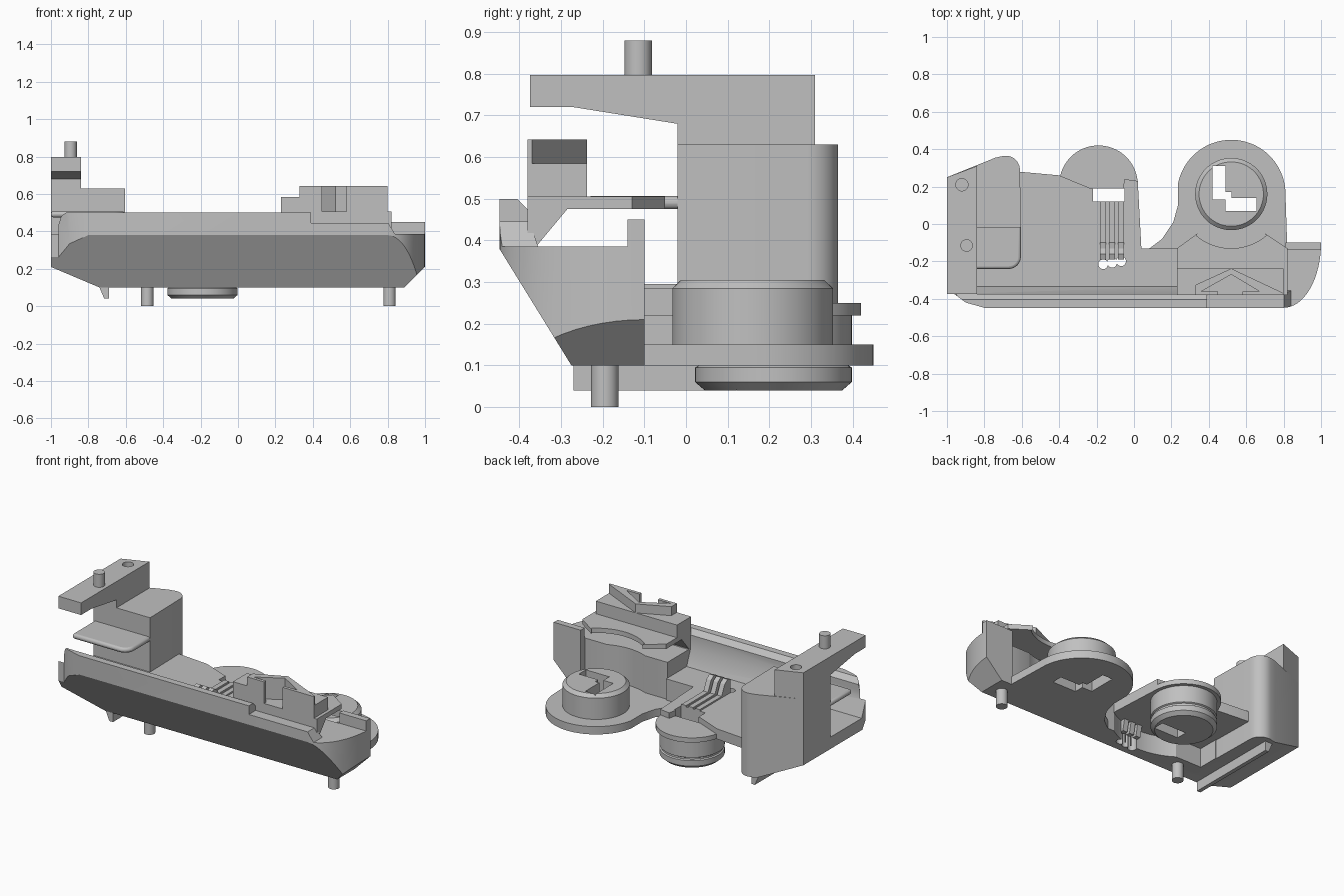
import bpy, bmesh
from math import sin, cos, radians

if "Cube" in bpy.data.objects:
    bpy.data.objects.remove(bpy.data.objects["Cube"], do_unlink=True)

grey = bpy.data.materials.new("plain grey")
grey.use_nodes = True
grey.diffuse_color = (0.53, 0.53, 0.53, 1)
grey.node_tree.nodes["Principled BSDF"].inputs["Base Color"].default_value = (0.53, 0.53, 0.53, 1)

PLACE = {"x": lambda a, b, h: (h, a, b), "y": lambda a, b, h: (a, h, b), "z": lambda a, b, h: (a, b, h)}


def finish(name, bm):
    bmesh.ops.recalc_face_normals(bm, faces=bm.faces)
    mesh = bpy.data.meshes.new(name)
    bm.to_mesh(mesh)
    bm.free()
    obj = bpy.data.objects.new(name, mesh)
    mesh.materials.append(grey)
    bpy.context.collection.objects.link(obj)
    return obj


def prism(name, pts, lo, hi, axis="z"):
    """Extrude a 2D outline along an axis."""
    bm = bmesh.new()
    face = bm.faces.new([bm.verts.new(PLACE[axis](a, b, lo)) for a, b in pts])
    new = bmesh.ops.extrude_face_region(bm, geom=[face])["geom"]
    bmesh.ops.translate(bm, verts=[v for v in new if isinstance(v, bmesh.types.BMVert)],
                        vec=PLACE[axis](0, 0, hi - lo))
    return finish(name, bm)


def box(name, x, y, z):
    return prism(name, [(x[0], y[0]), (x[1], y[0]), (x[1], y[1]), (x[0], y[1])], *z)


def arc(cx, cy, r, a0, a1, n=24, ry=None):
    angles = [radians(a0 + (a1 - a0) * i / n) for i in range(n + 1)]
    return [(cx + r * cos(a), cy + (ry or r) * sin(a)) for a in angles]


def lathe(name, cx, cy, profile, n=64):
    """Stack rings of (radius, height) into a capped turned part."""
    bm = bmesh.new()
    rings = [[bm.verts.new((x, y, z)) for x, y in arc(cx, cy, r, 0, 360, n)[:-1]] for r, z in profile]
    for low, high in zip(rings, rings[1:]):
        for i in range(n):
            j = (i + 1) % n
            bm.faces.new((low[i], low[j], high[j], high[i]))
    bm.faces.new(rings[0])
    bm.faces.new(rings[-1])
    return finish(name, bm)


def boolean(obj, tool, operation="DIFFERENCE"):
    mod = obj.modifiers.new("cut", "BOOLEAN")
    mod.object, mod.operation, mod.solver = tool, operation, "EXACT"
    bpy.context.view_layer.objects.active = obj
    bpy.ops.object.modifier_apply(modifier=mod.name)
    bpy.data.objects.remove(tool, do_unlink=True)


# Outlines that trim both halves of the tray
plan = [(-1, 0.4), (-1, -0.375), (-0.96, -0.375), (-0.9, -0.42), (-0.8, -0.448)]
plan += arc(0.8, -0.1, 0.2, -90, 0, 16, 0.348) + [(1, 0.4)]
front = [(-1, 0.21), (-0.74, 0.1), (0.89, 0.1), (1, 0.21), (1, 0.6), (-0.94, 0.6),
         (-0.94, 0.5), (-0.97, 0.4), (-1, 0.385)]


def trim(obj):
    boolean(obj, prism("plan_trim", plan, 0, 1), "INTERSECT")
    boolean(obj, prism("front_trim", front, -1, 1, "y"), "INTERSECT")


# Left and right halves of the tray with the sloped front
tray = prism("tray_long_side", [(-0.275, 0.1), (-0.448, 0.38), (-0.448, 0.5), (-0.405, 0.5), (-0.375, 0.47),
                                (-0.375, 0.385), (-0.335, 0.285), (-0.13, 0.285), (-0.13, 0.1)],
             -1, 0.23, "x")
boolean(tray, box("tray_corner", (-1, -0.6), (-0.2, 0), (0.1, 0.285)), "UNION")
trim(tray)
boolean(tray, lathe("well_cutter", -0.19, 0.21, [(0.41, 0), (0.41, 0.22)]))
tray_end = prism("tray_end", [(-0.275, 0.1), (-0.448, 0.38), (-0.448, 0.445), (-0.375, 0.445), (-0.355, 0.385),
                              (-0.14, 0.385), (-0.14, 0.45), (-0.1, 0.45), (-0.1, 0.1)], 0.23, 1, "x")
trim(tray_end)
boolean(tray_end, lathe("round_cutter", 0.52, 0.16, [(0.33, 0.15), (0.33, 0.6)]))
boolean(tray_end, box("back_cutter", (0.2, 0.81), (-0.142, 0), (0.15, 0.6)))
boolean(tray_end, prism("corner_cutter", [(0.8, 0.45), (0.84, 0.385), (1.1, 0.385), (1.1, 0.6), (0.8, 0.6)],
                        -0.6, -0.14, "y"))
prism("front_lip", [(-0.448, 0.44), (-0.448, 0.5), (-0.405, 0.5), (-0.375, 0.47), (-0.375, 0.44)],
      0.23, 0.39, "x")

# Raised deck, lower flange and hanging hub
deck = prism("deck", [(-0.62, -0.14), (0.04, -0.14), (0.02, 0.23), (-0.05, 0.24), (-0.06, 0.19), (-0.23, 0.19),
                      (-0.4, 0.26), (-0.62, 0.28)], 0.22, 0.285)
flange = prism("hub_flange", arc(-0.19, 0.21, 0.21, 0, 180, 40) + [(-0.4, 0.1), (0.02, 0.1)], 0.22, 0.25)
hub = lathe("hanging_hub", -0.19, 0.21, [(0.165, 0.04), (0.188, 0.06), (0.188, 0.095), (0.18, 0.1), (0.18, 0.11),
                                         (0.188, 0.115), (0.188, 0.225)])
for part in (deck, flange, hub):
    boolean(part, box("hub_slot_cutter", (-0.22, -0.05), (0.12, 0.19), (0, 1)))

# Three guide ribs beside the slot, with raised hooked ends
for i in range(3):
    x = -0.165 + i * 0.048
    prism("guide_rib_%d" % i, [(-0.19, 0.15), (-0.19, 0.37), (-0.16, 0.38), (-0.13, 0.36), (-0.1, 0.295),
                               (0.12, 0.295), (0.12, 0.25), (-0.14, 0.25), (-0.16, 0.15)],
          x - 0.016, x + 0.016, "x")
    boolean(tray, lathe("rib_hole_cutter", x, -0.215 + i * 0.008, [(0.026, 0), (0.026, 0.6)], 20))

# Round floor plate and its turned seat, with a stepped opening
floor = prism("floor_plate", [(0.07, -0.14), (0.15, -0.08), (0.21, 0.01), (0.235, 0.1), (0.235, 0.22)]
              + arc(0.52, 0.16, 0.29, 168, 5, 40) + [(0.82, -0.14)], 0.1, 0.15)
seat = lathe("round_seat", 0.52, 0.16, [(0.193, 0.14), (0.193, 0.285), (0.172, 0.305)])
step = [(0.42, 0.31), (0.49, 0.31), (0.49, 0.17), (0.52, 0.17), (0.52, 0.14), (0.655, 0.14), (0.655, 0.07),
        (0.49, 0.07), (0.49, 0.13), (0.42, 0.13)]
for part in (floor, seat):
    boolean(part, prism("step_cutter", step, 0, 1))

# Overhanging shelf with its slanted foot
shelf = prism("shelf", [(-0.38, 0.385), (-0.36, 0.385), (-0.285, 0.475), (0, 0.475), (0, 0.505), (-0.38, 0.505)],
              0.23, 0.82, "x")
boolean(shelf, prism("shelf_outline", [(0.23, -0.4), (0.23, -0.13), (0.34, -0.05)]
                     + arc(0.52, 0.16, 0.29, 230, 310, 20) + [(0.7, -0.05), (0.82, -0.13), (0.82, -0.4)], 0, 1),
        "INTERSECT")

# Block on the shelf with a chevron on top, hollow and open at the front
block = box("shelf_block", (0.23, 0.8), (-0.38, -0.238), (0.5, 0.585))
chevron = prism("chevron", [(0.33, -0.38), (0.33, -0.325), (0.52, -0.238), (0.8, -0.37), (0.8, -0.38)], 0.58, 0.642)
for part in (block, chevron):
    boolean(part, prism("chevron_cutter", [(0.36, -0.36), (0.52, -0.27), (0.67, -0.36), (0.58, -0.36), (0.58, -0.4),
                                           (0.45, -0.4), (0.45, -0.36)], 0.49, 0.7))

# Tall column, its arm and the peg on top
column = prism("column", [(-1, -0.02), (-1, 0.25), (-0.74, 0.355)] + arc(-0.685, 0.29, 0.075, 105, 0, 10)
               + [(-0.604, -0.02)], 0.1, 0.63)
boolean(column, prism("column_trim", [(-1, 0.21), (-0.74, 0.1), (-0.5, 0.1), (-0.5, 0.8), (-1, 0.8)],
                      -0.1, 0.5, "y"), "INTERSECT")
arm = prism("arm", [(-0.375, 0.72), (-0.27, 0.72), (-0.02, 0.68), (-0.02, 0.62), (0.31, 0.62), (0.31, 0.797),
                    (-0.375, 0.797)], -1, -0.84, "x")
boolean(arm, prism("arm_trim", [(-1, -0.5), (-1, 0.25), (-0.84, 0.31), (-0.84, -0.5)], 0, 1), "INTERSECT")
boolean(arm, lathe("arm_hole_cutter", -0.92, 0.21, [(0.033, 0.7), (0.033, 0.9)], 32))

# Rounded pad in front of the column
pad = prism("pad", [(-1, -0.005), (-1, -0.24)] + arc(-0.67, -0.175, 0.065, -90, 0, 10) + [(-0.605, -0.005)],
            0.475, 0.507)
bevel = pad.modifiers.new("soft edge", "BEVEL")
bevel.width, bevel.segments, bevel.limit_method = 0.014, 3, "ANGLE"

# Runner below the column and the three pegs
prism("runner", [(-0.745, 0.11), (-0.715, 0.04), (-0.69, 0.04), (-0.69, 0.11)], -0.27, 0.33, "y")
for name, x, y, low, high in (("left_peg", 0.81, -0.195, 0, 0.15), ("right_peg", -0.485, -0.195, 0, 0.15),
                              ("arm_peg", -0.895, -0.115, 0.79, 0.88)):
    lathe(name, x, y, [(0.033, low), (0.033, high)], 32)

# Smooth shading on curved walls only
bpy.ops.object.select_all(action="DESELECT")
for obj in bpy.context.scene.objects:
    if obj.type == "MESH":
        obj.select_set(True)
        bpy.context.view_layer.objects.active = obj
bpy.ops.object.shade_smooth_by_angle(angle=radians(30))
